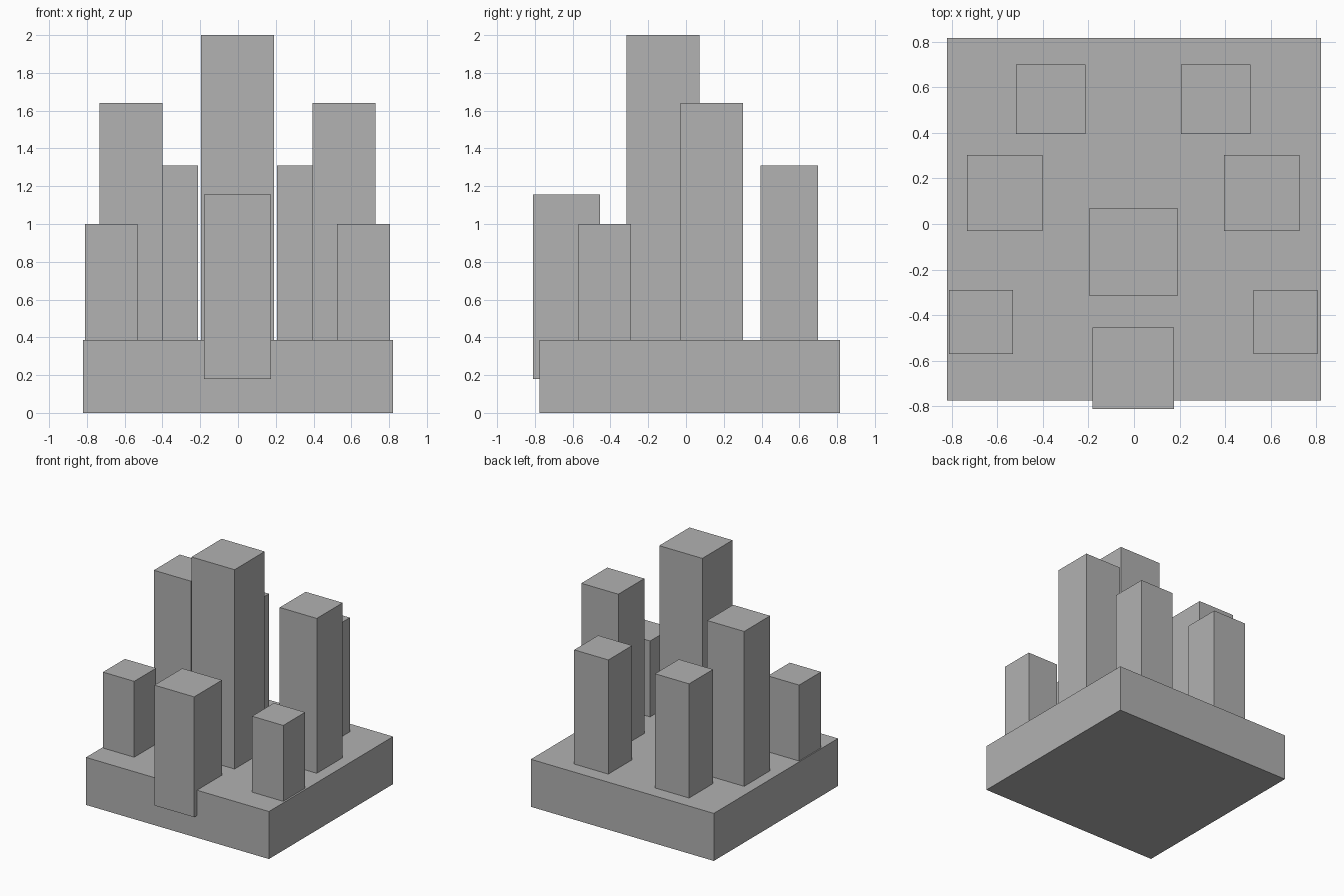
import bpy
import bmesh
from mathutils import Matrix, Vector

cube = bpy.data.objects.get("Cube")
if cube:
    bpy.data.objects.remove(cube, do_unlink=True)

# One grey for every part
GREY = (0.445, 0.445, 0.445, 1.0)
grey = bpy.data.materials.new("grey")
grey.use_nodes = True
grey.diffuse_color = GREY
grey.node_tree.nodes["Principled BSDF"].inputs["Base Color"].default_value = GREY


def box(name, centre_x, centre_y, width, depth, bottom, top):
    """Flat-faced block with its origin at the centre of its underside."""
    height = top - bottom
    bm = bmesh.new()
    bmesh.ops.create_cube(bm, size=1.0, matrix=(
        Matrix.Translation(Vector((0, 0, height / 2)))
        @ Matrix.Diagonal((width, depth, height, 1))))
    mesh = bpy.data.meshes.new(name)
    bm.to_mesh(mesh)
    bm.free()
    mesh.materials.append(grey)
    obj = bpy.data.objects.new(name, mesh)
    obj.location = (centre_x, centre_y, bottom)
    bpy.context.collection.objects.link(obj)
    return obj


AXIS_X = -0.003      # towers mirror about this line
TOWER_BOTTOM = 0.18  # towers are sunk into the base

# Base slab
box("base", 0, 0.02, 1.64, 1.59, 0, 0.385)

# Towers on the centre line; the front one overhangs the slab's front face
box("centre_tower", AXIS_X, -0.122, 0.386, 0.386, TOWER_BOTTOM, 2.0)
box("front_tower", AXIS_X, -0.633, 0.356, 0.356, TOWER_BOTTOM, 1.155)

# Mirrored pairs: name, offset from the axis, y, side length, top
pairs = [
    ("middle_tower", 0.564, 0.136, 0.332, 1.64),
    ("back_tower", 0.362, 0.547, 0.306, 1.31),
    ("front_corner_tower", 0.668, -0.43, 0.28, 1.0),
]
for name, offset, y, side, top in pairs:
    for label, sign in (("left", 1), ("right", -1)):
        box(f"{name}_{label}", AXIS_X + sign * offset, y, side, side,
            TOWER_BOTTOM, top)
